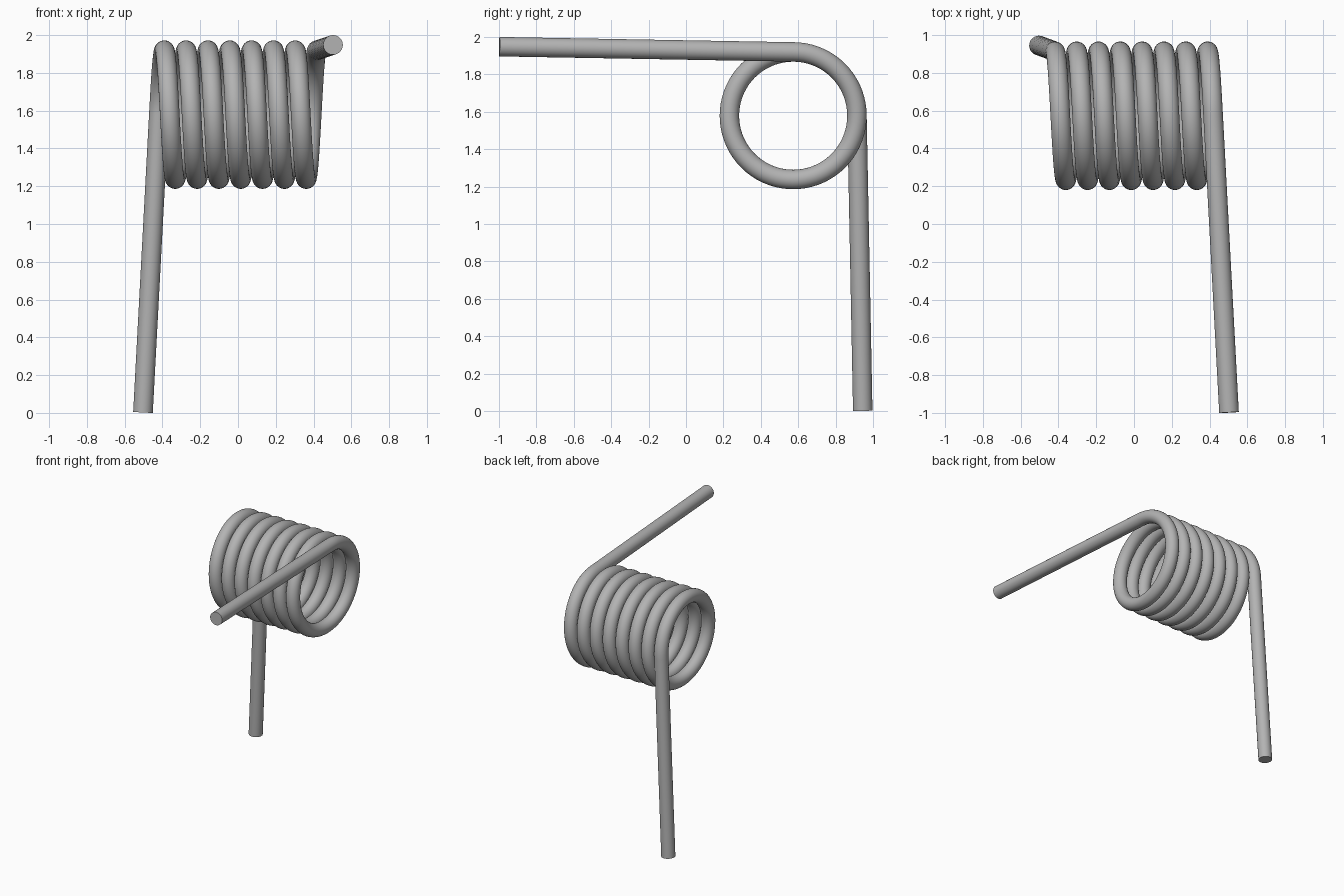
import bpy
import math
from mathutils import Vector

cube = bpy.data.objects.get("Cube")
if cube:
    bpy.data.objects.remove(cube, do_unlink=True)

WIRE = 0.052        # wire radius
COIL = 0.341        # coil radius at the wire centre
CENTRE_Y, CENTRE_Z = 0.573, 1.579
TURNS = 7.25
HALF_WIDTH = 0.419
STEPS = 72          # points per turn

# Steel colour
steel = bpy.data.materials.new("steel_grey")
steel.use_nodes = True
grey = (0.45, 0.45, 0.45, 1.0)
steel.diffuse_color = grey
steel.node_tree.nodes["Principled BSDF"].inputs["Base Color"].default_value = grey

# Wire path: lower leg, close-wound coil, forward arm
points = [Vector((-0.503, 0.945, 0.003))]
count = int(TURNS * STEPS)
for i in range(count + 1):
    t = i / count
    angle = t * TURNS * math.tau
    points.append(Vector((HALF_WIDTH * (2 * t - 1),
                          CENTRE_Y + COIL * math.cos(angle),
                          CENTRE_Z + COIL * math.sin(angle))))
points.append(Vector((0.503, -0.998, 1.948)))

# Round wire swept along the path, with flat ends
curve = bpy.data.curves.new("torsion_spring", "CURVE")
curve.dimensions = "3D"
curve.bevel_depth = WIRE
curve.bevel_resolution = 14
curve.use_fill_caps = True
spline = curve.splines.new("POLY")
spline.points.add(len(points) - 1)
for target, p in zip(spline.points, points):
    target.co = (*p, 1.0)
curve.materials.append(steel)

spring = bpy.data.objects.new("torsion_spring", curve)
bpy.context.scene.collection.objects.link(spring)
bpy.ops.object.select_all(action="DESELECT")
spring.select_set(True)
bpy.context.view_layer.objects.active = spring
bpy.ops.object.convert(target="MESH")
bpy.ops.object.shade_smooth_by_angle(angle=math.radians(40))
